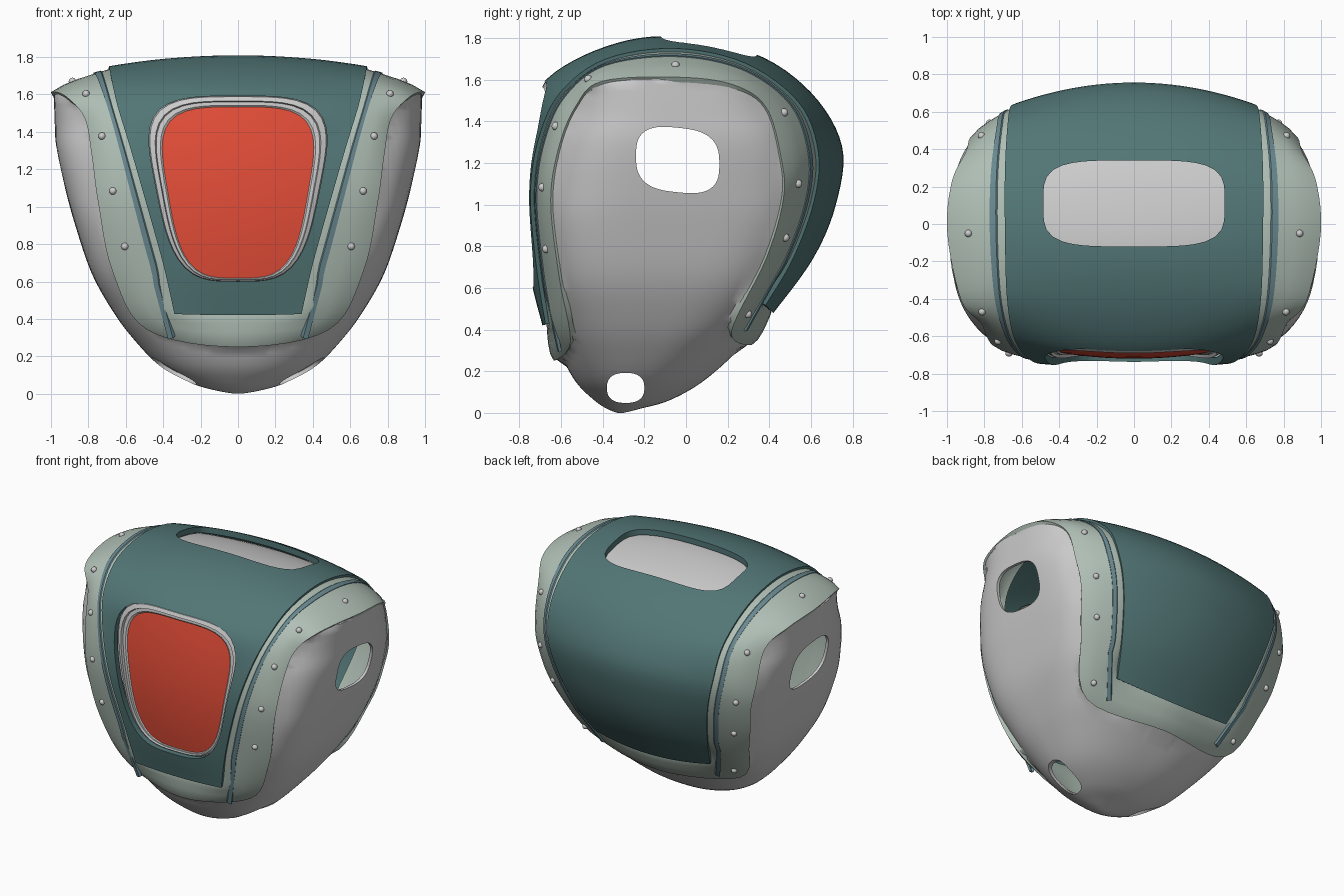
import bpy, bmesh, math
from mathutils import Vector
from mathutils.geometry import intersect_point_line

if "Cube" in bpy.data.objects:
    bpy.data.objects.remove(bpy.data.objects["Cube"])

C = Vector((0, -0.03, 1.0))

def material(name, rgb):
    m = bpy.data.materials.new(name)
    m.diffuse_color = (*rgb, 1)
    m.use_nodes = True
    m.node_tree.nodes["Principled BSDF"].inputs["Base Color"].default_value = m.diffuse_color
    return m

TEAL = material("teal", (0.085, 0.18, 0.18))
PALE = material("pale_green", (0.43, 0.52, 0.46))
BLUE = material("blue_trim", (0.14, 0.25, 0.28))
RED = material("red", (0.78, 0.075, 0.04))

def catmull(P, n, closed=False):
    out, m = [], len(P)
    get = (lambda i: P[i % m]) if closed else (lambda i: P[max(0, min(m - 1, i))])
    for i in range(m if closed else m - 1):
        for k in range(n):
            t = k / n
            out.append(tuple(.5 * (2*b + (c-a)*t + (2*a-5*b+4*c-d)*t*t + (3*b-a-3*c+d)*t**3)
                             for a, b, c, d in zip(get(i-1), get(i), get(i+1), get(i+2))))
    return out if closed else out + [tuple(P[-1])]

def out(p, d):
    p = Vector(p)
    return p + (p - C).normalized() * d

def lerp(a, b, t):
    return Vector(a) + (Vector(b) - Vector(a)) * t

def finish(name, bm, mat=None, thick=0, cutters=()):
    bmesh.ops.recalc_face_normals(bm, faces=bm.faces)
    me = bpy.data.meshes.new(name)
    bm.to_mesh(me)
    bm.free()
    ob = bpy.data.objects.new(name, me)
    bpy.context.collection.objects.link(ob)
    if mat:
        me.materials.append(mat)
    bpy.ops.object.select_all(action='DESELECT')
    ob.select_set(True)
    bpy.context.view_layer.objects.active = ob
    if thick:
        s = ob.modifiers.new("thickness", 'SOLIDIFY')
        s.thickness, s.offset = thick, -1
        bpy.ops.object.modifier_apply(modifier=s.name)
    for c in cutters:
        b = ob.modifiers.new("cut", 'BOOLEAN')
        b.operation, b.solver, b.object = 'DIFFERENCE', 'EXACT', c
        bpy.ops.object.modifier_apply(modifier=b.name)
    bpy.ops.object.shade_smooth_by_angle(angle=math.radians(35))
    return ob

def grid(rows, closed=False, cap=False):
    bm = bmesh.new()
    V = [[bm.verts.new(p) for p in r] for r in rows]
    n = len(rows[0])
    for a, b in zip(V, V[1:]):
        for j in range(n if closed else n - 1):
            k = (j + 1) % n
            bm.faces.new((a[j], a[k], b[k], b[j]))
    if cap:
        bm.faces.new(V[-1])
    return bm

def oval(cu, cv, a, b, n=4, count=64):
    pts = []
    for i in range(count):
        t = 2 * math.pi * i / count
        c, s = math.cos(t), math.sin(t)
        r = (abs(c / a)**n + abs(s / b)**n) ** (-1 / n)
        pts.append((cu + r * c, cv + r * s))
    return pts

def cutter(name, pts, place, lo, hi):
    bm = grid([[place(u, v, w) for u, v in pts] for w in (lo, hi)], True, True)
    bm.verts.ensure_lookup_table()
    bm.faces.new([bm.verts[i] for i in range(len(pts))])
    ob = finish(name, bm)
    ob.hide_render = True
    return ob

# Body cross-sections: z, front y, back y, half width, squareness
BODY = catmull([(0, -.33, -.30, .02, 2), (.02, -.38, -.22, .13, 2), (.06, -.44, -.08, .26, 2.1),
                (.15, -.53, .08, .42, 2.3), (.3, -.61, .25, .565, 2.7), (.45, -.65, .38, .675, 3.3),
                (.65, -.69, .50, .785, 4.0), (.9, -.715, .59, .87, 4.4), (1.1, -.72, .63, .925, 4.0),
                (1.3, -.70, .63, .97, 3.5), (1.45, -.66, .59, .98, 3.2), (1.62, -.60, .52, .985, 3.3)], 6)

def body_x(y, z):
    for p, q in zip(BODY, BODY[1:]):
        if z <= q[0] or q is BODY[-1]:
            t = min(1, (z - p[0]) / (q[0] - p[0]))
            _, f, k, a, n = (u + (v - u) * t for u, v in zip(p, q))
            return a * max(0, 1 - abs((y - (f + k) / 2) / ((k - f) / 2))**n) ** (1 / n)

# Rail rows, front bottom over the top to back bottom:
# plate edge x,y,z / outer band edge y,z / plate midline y,z
ROWS = [(.34, -.66, .44, -.54, .36, -.69, .42), (.40, -.70, .70, -.60, .66, -.755, .70),
        (.50, -.73, 1.05, -.64, 1.02, -.77, 1.05), (.58, -.69, 1.32, -.60, 1.28, -.75, 1.33),
        (.645, -.59, 1.53, -.52, 1.47, -.70, 1.57), (.68, -.38, 1.685, -.40, 1.585, -.44, 1.74),
        (.69, -.05, 1.735, -.05, 1.605, -.1, 1.81), (.69, .28, 1.665, .22, 1.57, .32, 1.73),
        (.675, .53, 1.48, .38, 1.46, .60, 1.54), (.655, .62, 1.25, .45, 1.22, .75, 1.28),
        (.60, .60, 1.02, .46, 1.03, .72, 1.0), (.53, .50, .75, .38, .75, .61, .74),
        (.46, .37, .53, .21, .41, .42, .48)]
A = [r[:3] for r in ROWS]
B = [tuple(out((body_x(r[3], r[4]), r[3], r[4]), .028 if r[4] < .5 else .016)) for r in ROWS]

def loop(P, front, back):
    return catmull([front] + P + [back] + [(-x, y, z) for x, y, z in reversed(P)], 6, True)

LA = loop(A, (0, -.67, .43), (0, .41, .48))
LB = loop(B, (0, -.635, .25), (0, .315, .325))

# Window outline on the front plate
def window(g):
    return [(x * (1 + .46 * (z - 1.07)), z)
            for x, z in oval(0, 1.075 + .35 * g, .37 + g, .455 + .65 * g, 3.7)]

def front_y(x, z):
    return -.765 + .22 * (z - 1.05)**2 + .2 * x * x

# Grey hollow body, trimmed along the band's outer edge, with arm and leg openings
poly = [(p[1], p[2]) for p in LB[6:79]]
def keep(p):
    x, y, z = p
    if y < -.54:
        low = .25 + .11 * min(1, (x / .47)**2)
    elif y > .21:
        low = .31 + .09 * min(1, (x / .6)**2)
    else:
        low = .35 + .07 * (y + .54)
    hit = z < low
    for (a, b), (c, d) in zip(poly, poly[1:] + poly[:1]):
        if not z < low and (b > z) != (d > z) and y < (c - a) * (z - b) / (d - b) + a:
            hit = not hit
    return hit

def snap(p):
    best = None
    for a, b in zip(LB, LB[1:] + LB[:1]):
        q, t = intersect_point_line(p, a, b)
        q = lerp(a, b, max(0, min(1, t)))
        if best is None or (q - p).length < (best - p).length:
            best = q
    return out(best, -.012)

rings = []
for z, f, k, a, n in reversed(BODY):
    rings.append([(x, y, z) for x, y in oval(0, (f + k) / 2, a, (k - f) / 2, n, 128)])
bm = grid(rings, True, True)
gone = [f for f in bm.faces if not keep(f.calc_center_median())]
bmesh.ops.delete(bm, geom=gone, context='FACES')
for v in bm.verts:
    if v.is_boundary:
        v.co = snap(v.co)
bmesh.ops.remove_doubles(bm, verts=bm.verts, dist=.0015)
arm = cutter("arm_cutter", oval(-.04, 1.215, .2, .155, 2.9),
             lambda u, v, w: (w, u, v - .1 * (u + .04)), -1.3, 1.3)
leg = cutter("leg_cutter", oval(-.29, .12, .09, .072, 2.5), lambda u, v, w: (w, u, v), -1.3, 1.3)
finish("body", bm, None, .02, [arm, leg])

# Pale band framing the plate
profile = [(-.15, -.03), (0, 0), (.25, .008), (.5, .014), (.75, .014), (1, 0)]
rows = [[out(lerp(a, b, t), o) for a, b in zip(LA, LB)] for t, o in profile]
finish("edge_band", grid(rows, True), PALE, .028)

# Blue trim strips and rivets along both rails
for sgn, nm in ((1, "right"), (-1, "left")):
    rail = list(zip(LA[6:79], LB[6:79]))
    rows = []
    for t, o in ((.11, -.005), (.13, .011), (.23, .014), (.25, -.002)):
        pts = [out(lerp(a, b, t), o) for a, b in rail[4:-4]]
        ends = [lerp(*rail[i], .18) for i in (4, -5)]
        pts = ([Vector((.355, -.605, .30)) + pts[0] - ends[0]] + pts
               + [Vector((.45, .285, .40)) + pts[-1] - ends[1]])
        rows.append([(p.x * sgn, p.y, p.z) for p in pts])
    finish("trim_" + nm, grid(rows), BLUE, .006)
    bm = bmesh.new()
    for r in (1.25, 2.15, 3.3, 4.6, 6, 8.2, 9.6, 10.7, 11.8):
        a, b = rail[round(r * 6)]
        p = out(lerp(a, b, .6), .013)
        p.x *= sgn
        m = bmesh.ops.create_uvsphere(bm, u_segments=12, v_segments=8, radius=.02)
        bmesh.ops.translate(bm, verts=m['verts'], vec=p)
    finish("rivets_" + nm, bm)

# Teal plate wrapped over front, top and back
top = cutter("top_cutter", oval(0, .11, .485, .23, 4), lambda u, v, w: (u, v, w), 1.35, 2.1)
win = cutter("window_cutter", window(.062), lambda u, v, w: (u, w, v), -1.1, -.45)
rows = []
for r in catmull(ROWS, 6):
    e = out(r[:3], .022)
    row = []
    for j in range(-16, 17):
        s = j / 16
        y, z = r[5] + (e.y - r[5]) * s * s, r[6] + (e.z - r[6]) * s * s
        row.append((r[0] * s, y, z))
    rows.append(row)
finish("outer_plate", grid(rows), TEAL, .04, [top, win])

# Grey neck plate just below the top opening
neck = [[out(p, -.05) for p in row[4:29]] for row in rows[33:47]]
finish("neck_plate", grid(neck), None, .015)

# Window frame and red panel
rows = [[(x, front_y(x, z) + d, z) for x, z in window(g)]
        for g, d in ((.064, .05), (.058, .022), (.035, .016), (.03, .034), (.012, .036), (-.01, .06))]
finish("window_frame", grid(rows, True))
rows = []
for s in (1, .8, .6, .4, .2, .03):
    pts = [(x * s, 1.08 + (z - 1.08) * s) for x, z in window(.005)]
    rows.append([(x, front_y(x, z) + .045, z) for x, z in pts])
finish("red_panel", grid(rows, True, True), RED, .015)

# Remove the helpers
for c in (arm, leg, top, win):
    bpy.data.objects.remove(c)
